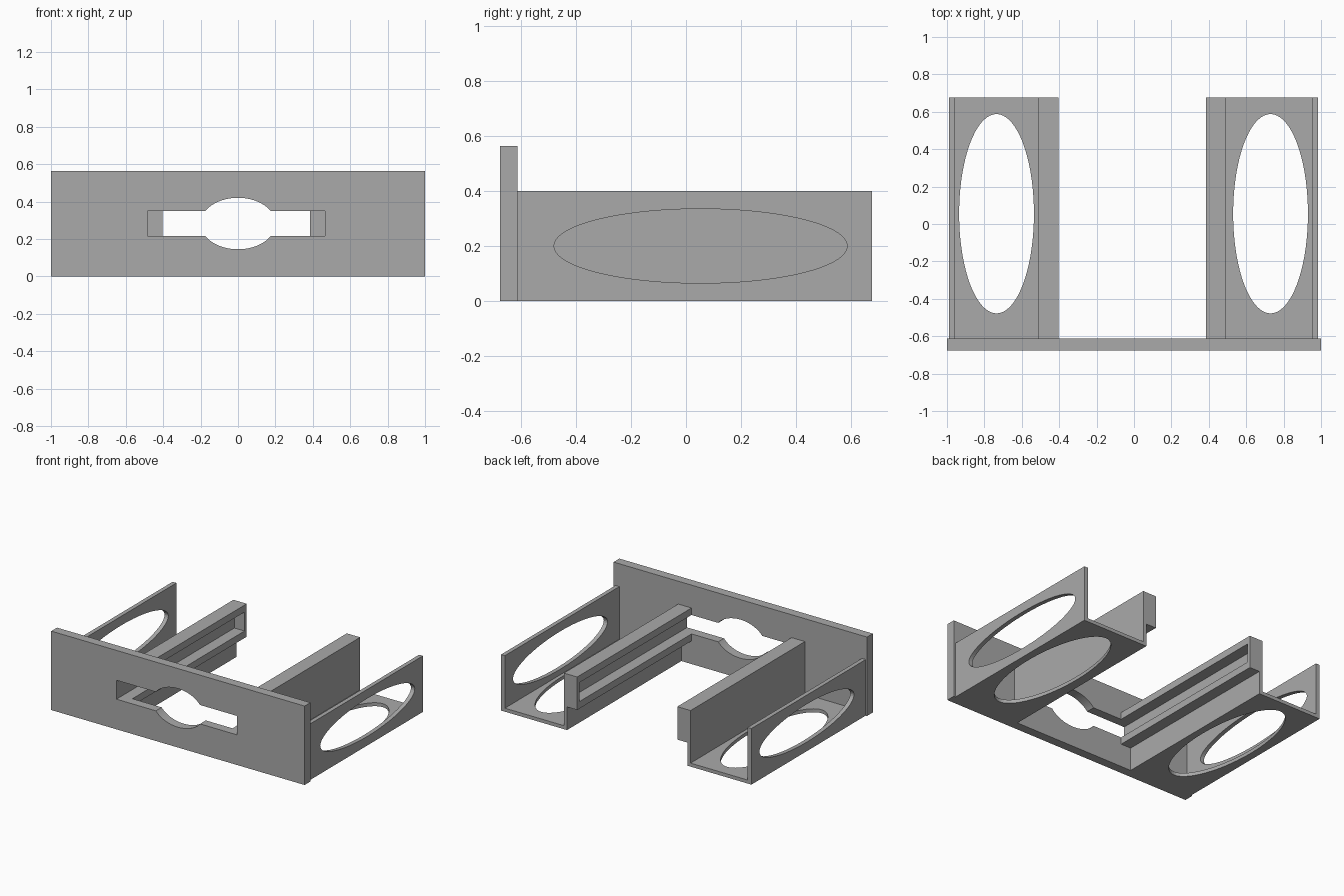
import bpy, bmesh, math

if "Cube" in bpy.data.objects:
    bpy.data.objects.remove(bpy.data.objects["Cube"], do_unlink=True)

GREY = (0.4, 0.4, 0.4, 1.0)
mat = bpy.data.materials.new("matte_grey")
mat.use_nodes = True
mat.diffuse_color = GREY
mat.node_tree.nodes["Principled BSDF"].inputs["Base Color"].default_value = GREY

# Which model axis each outline axis (across, up, through) maps to
PLANES = {"XY": (0, 1, 2), "XZ": (0, 2, 1), "YZ": (1, 2, 0)}


def rect(u0, u1, v0, v1):
    return [(u0, v0), (u1, v0), (u1, v1), (u0, v1)]


def arc(cu, cv, ru, rv, start=0.0, end=math.tau, steps=72):
    return [(cu + ru * math.cos(start + (end - start) * i / steps),
             cv + rv * math.sin(start + (end - start) * i / steps))
            for i in range(steps)]


def panel(name, plane, w0, w1, *loops):
    """Flat sheet from an outline and optional holes, between depths w0 and w1."""
    curve = bpy.data.curves.new(name + "_outline", "CURVE")
    curve.dimensions = "2D"
    curve.fill_mode = "BOTH"
    curve.extrude = abs(w1 - w0) / 2
    for loop in loops:
        spline = curve.splines.new("POLY")
        spline.points.add(len(loop) - 1)
        for point, (u, v) in zip(spline.points, loop):
            point.co = (u, v, 0, 1)
        spline.use_cyclic_u = True
    temp = bpy.data.objects.new(name + "_outline", curve)
    mesh = bpy.data.meshes.new_from_object(temp)
    bpy.data.objects.remove(temp)
    bpy.data.curves.remove(curve)

    axes = PLANES[plane]
    for vert in mesh.vertices:
        local = (vert.co.x, vert.co.y, vert.co.z + (w0 + w1) / 2)
        for axis, value in zip(axes, local):
            vert.co[axis] = value
    bm = bmesh.new()
    bm.from_mesh(mesh)
    bmesh.ops.remove_doubles(bm, verts=bm.verts, dist=0.0001)
    bmesh.ops.recalc_face_normals(bm, faces=bm.faces)
    for face in bm.faces:
        face.smooth = False
    bm.to_mesh(mesh)
    bm.free()
    mesh.name = name
    mesh.materials.clear()
    mesh.materials.append(mat)
    obj = bpy.data.objects.new(name, mesh)
    bpy.context.collection.objects.link(obj)
    return obj


FRONT, PLATE_BACK, BACK = -0.677, -0.612, 0.677
SHEET, HEIGHT = 0.025, 0.4
SLOT_LOW, SLOT_HIGH = 0.215, 0.35
MID = (SLOT_LOW + SLOT_HIGH) / 2
SLOT_LEFT, SLOT_RIGHT = 0.465, -0.485

# Front plate: slot with a rounded widening in the middle
a = math.asin((SLOT_HIGH - MID) / 0.1375)
opening = [(SLOT_LEFT, SLOT_LOW), (SLOT_LEFT, SLOT_HIGH)]
opening += arc(0, MID, 0.2, 0.1375, a, math.pi - a, 32)
opening += [(-0.2 * math.cos(a), SLOT_HIGH),
            (SLOT_RIGHT, SLOT_HIGH), (SLOT_RIGHT, SLOT_LOW)]
opening += arc(0, MID, 0.2, 0.1375, math.pi + a, math.tau - a, 32)
opening += [(0.2 * math.cos(a), SLOT_LOW)]
panel("front_plate", "XZ", FRONT, PLATE_BACK, rect(-1, 1, 0, 0.563), opening)

# Side channels: outer wall, floor, inner wall and grooved rail
for side, sign, outer, inner, rail_face, centre in (
        ("left", 1, 0.985, SLOT_LEFT, 0.385, 0.73),
        ("right", -1, -0.99, SLOT_RIGHT, -0.405, -0.735)):
    panel(side + "_floor", "XY", 0, SHEET,
          rect(inner, outer, PLATE_BACK, BACK),
          arc(centre, 0.055, 0.2, 0.533))
    wall = rect(PLATE_BACK, BACK, SHEET, HEIGHT)
    panel(side + "_outer_wall", "YZ", outer - sign * 0.03, outer,
          wall, arc(0.053, 0.2, 0.533, 0.135))
    panel(side + "_inner_wall", "YZ", inner, inner + sign * SHEET, wall)
    # Rail groove is open at the plate and closed at the back
    stop = BACK - SHEET
    panel(side + "_rail", "YZ", rail_face, inner,
          [(PLATE_BACK, 0.165), (BACK, 0.165), (BACK, HEIGHT),
           (PLATE_BACK, HEIGHT), (PLATE_BACK, SLOT_HIGH), (stop, SLOT_HIGH),
           (stop, SLOT_LOW), (PLATE_BACK, SLOT_LOW)])
